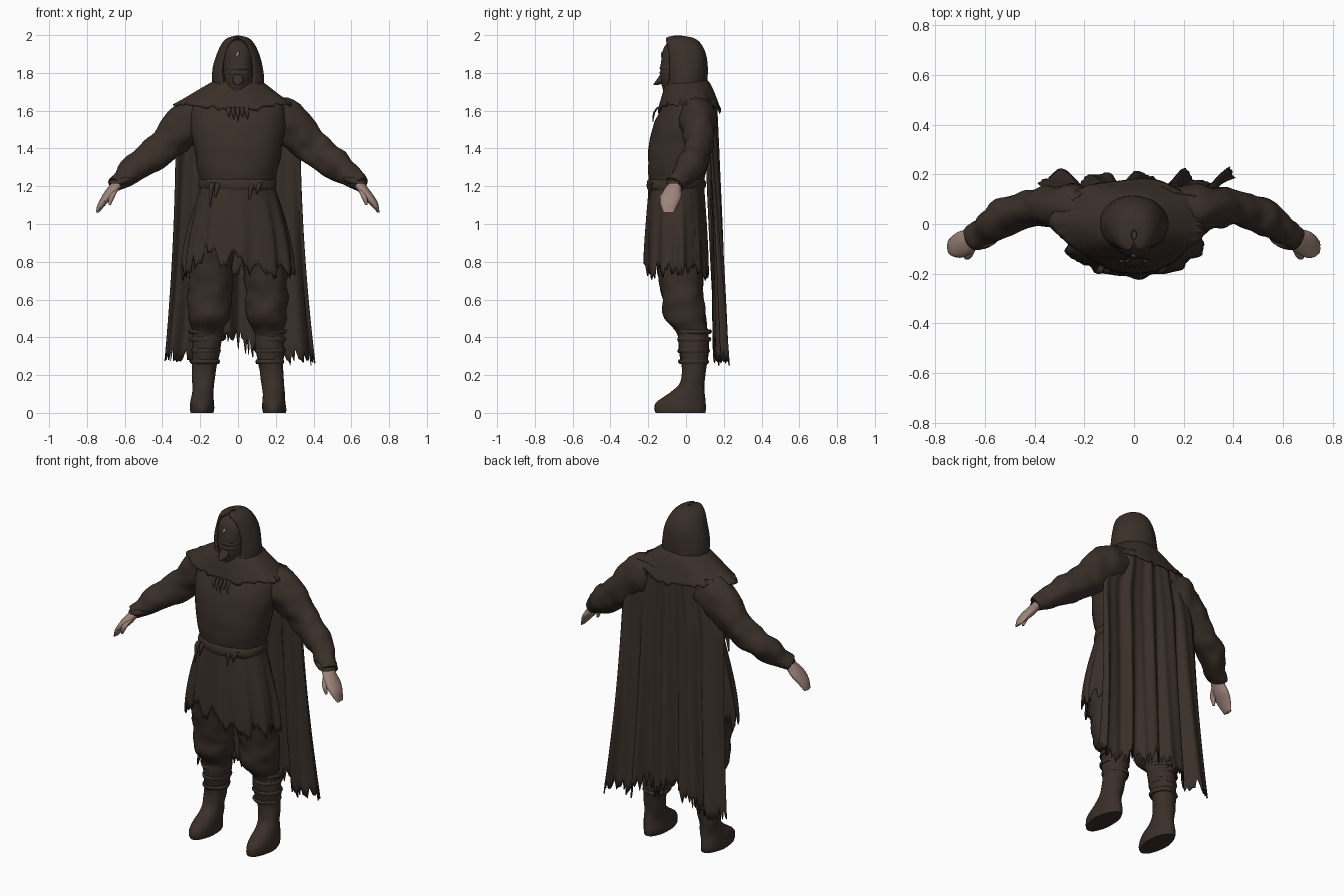
import bpy, bmesh, math, random
from mathutils import Vector, noise

if "Cube" in bpy.data.objects:
    bpy.data.objects.remove(bpy.data.objects["Cube"])

random.seed(4)
TAU = 2 * math.pi


def material(name, rgb):
    m = bpy.data.materials.new(name)
    m.diffuse_color = (*rgb, 1)
    m.use_nodes = True
    m.node_tree.nodes["Principled BSDF"].inputs["Base Color"].default_value = m.diffuse_color
    return m


CLOTH = material("dark brown cloth", (0.042, 0.029, 0.022))
SKIN = material("pale skin", (0.34, 0.235, 0.195))


def finish(bm, name, mat, thick=0.0, angle=50):
    bmesh.ops.recalc_face_normals(bm, faces=bm.faces)
    me = bpy.data.meshes.new(name)
    bm.to_mesh(me)
    bm.free()
    me.materials.append(mat)
    ob = bpy.data.objects.new(name, me)
    bpy.context.collection.objects.link(ob)
    if thick:
        ob.modifiers.new("thickness", 'SOLIDIFY').thickness = thick
    bpy.context.view_layer.objects.active = ob
    ob.select_set(True)
    bpy.ops.object.shade_smooth_by_angle(angle=math.radians(angle))
    ob.select_set(False)
    return ob


def spline(rows, s):
    """Smooth value of a list of tuples at s in 0..1."""
    f = s * (len(rows) - 1)
    i = min(int(f), len(rows) - 2)
    t = f - i
    a, b, c, d = (rows[max(0, min(len(rows) - 1, i + k))] for k in (-1, 0, 1, 2))
    return [q + .5 * t * (r - p + t * (2*p - 5*q + 4*r - w + t * (3*(q - r) + w - p)))
            for p, q, r, w in zip(a, b, c, d)]


def loft(name, rows, mat=CLOTH, sides=28, steps=5, wrinkle=0.006):
    """Closed tube; rows are x, y, z, side radius, depth radius."""
    bm = bmesh.new()
    n = (len(rows) - 1) * steps
    pts = [spline(rows, i / n) for i in range(n + 1)]
    level = all(abs(r[0] - rows[0][0]) < .12 for r in rows)
    rings = []
    for i, (x, y, z, ru, rv) in enumerate(pts):
        p = Vector((x, y, z))
        d = Vector(pts[min(n, i + 1)][:3]) - Vector(pts[max(0, i - 1)][:3])
        d = Vector((0, 0, 1)) if level else d.normalized()
        v = Vector((0, 1, 0))
        v = (v - d * v.dot(d)).normalized()
        u = v.cross(d)
        ring = []
        for k in range(sides):
            a = TAU * k / sides
            q = p + u * ru * math.cos(a) + v * rv * math.sin(a)
            q += (q - p).normalized() * wrinkle * noise.noise(q * 14)
            ring.append(bm.verts.new(q))
        rings.append(ring)
    for a, b in zip(rings, rings[1:]):
        for k in range(sides):
            j = (k + 1) % sides
            bm.faces.new((a[k], a[j], b[j], b[k]))
    bm.faces.new(rings[0])
    bm.faces.new(rings[-1])
    return finish(bm, name, mat)


def sheet(name, f, nu, nv, closed=False, thick=0.008):
    """Cloth from f(u, v), u across, v down."""
    bm = bmesh.new()
    cols = nu if closed else nu + 1
    g = [[bm.verts.new(f(i / nu, j / nv, i)) for i in range(cols)] for j in range(nv + 1)]
    for j in range(nv):
        for i in range(nu):
            k = (i + 1) % cols
            bm.faces.new((g[j][i], g[j][k], g[j+1][k], g[j+1][i]))
    return finish(bm, name, CLOTH, thick)


def ragged(n, size):
    return [size * (random.random() ** 1.5 + .35 * (i % 2)) for i in range(n + 1)]


def bump(x, centre, width):
    return math.exp(-((x - centre) / width) ** 2)


# Padded tunic body
loft("tunic", [(0, -.05, 1.12, .18, .13), (0, -.05, 1.20, .19, .14), (0, -.045, 1.30, .215, .158),
               (0, -.035, 1.42, .235, .16), (0, -.015, 1.53, .25, .155),
               (0, .01, 1.63, .24, .13), (0, .02, 1.70, .15, .11), (0, 0, 1.78, .09, .09)], sides=40)

# Sleeves, hands, legs and boots on both sides
for s, side in ((-1, "left"), (1, "right")):
    loft(side + "_sleeve", [(s*.17, .055, 1.58, .10, .09), (s*.26, .065, 1.54, .115, .095),
                            (s*.36, .07, 1.44, .095, .078), (s*.45, .055, 1.36, .086, .07),
                            (s*.54, .02, 1.30, .076, .07), (s*.61, -.03, 1.24, .054, .058),
                            (s*.648, -.06, 1.205, .042, .046)], wrinkle=.016)
    loft(side + "_cuff", [(s*.598, -.03, 1.245, .058, .062), (s*.615, -.04, 1.23, .06, .062),
                          (s*.63, -.05, 1.215, .05, .055)], steps=2)
    loft(side + "_hand", [(s*.63, -.05, 1.22, .035, .036), (s*.66, -.07, 1.185, .034, .045),
                          (s*.69, -.08, 1.145, .032, .055), (s*.72, -.088, 1.105, .023, .046),
                          (s*.745, -.092, 1.06, .007, .028)], SKIN, sides=16, wrinkle=.003)
    loft(side + "_thumb", [(s*.65, -.09, 1.185, .016, .018), (s*.668, -.125, 1.145, .016, .017),
                           (s*.68, -.132, 1.10, .006, .008)], SKIN, sides=10, wrinkle=0)
    loft(side + "_trouser_leg", [(s*.11, -.04, 1.1, .11, .12), (s*.13, -.045, .9, .12, .13),
                                 (s*.145, -.03, .74, .115, .12), (s*.15, -.015, .6, .112, .108),
                                 (s*.152, -.005, .5, .108, .108), (s*.16, .025, .44, .085, .085),
                                 (s*.165, .035, .38, .07, .07)], wrinkle=.014)
    loft(side + "_boot", [(s*.163, .035, .45, .076, .078), (s*.166, .04, .36, .078, .08),
                          (s*.175, .043, .26, .067, .068), (s*.184, .035, .17, .058, .062),
                          (s*.187, .01, .11, .058, .088), (s*.19, -.025, .06, .062, .128),
                          (s*.19, -.03, .025, .064, .137), (s*.19, -.03, 0, .06, .132)])
    for i, z in enumerate((.27, .33, .39, .43)):
        r = .067 + .004 * i + .006
        loft(f"{side}_boot_strap_{i}", [(s*.171, .04, z-.012, r, r), (s*.171, .04, z, r+.006, r+.006),
                                        (s*.171, .04, z+.012, r, r)], steps=2, wrinkle=.012)

# Ragged skirt of the tunic
SN = 110
teeth = ragged(SN, .085)


def skirt(u, v, i):
    a = TAU * u
    x, y = math.sin(a), -math.cos(a)
    front = max(0, -y)
    hem = .70 + teeth[i % SN] + front * (.12 * bump(x, -.05, .22) + .17 * bump(x, -.6, .22))
    z = 1.22 + (hem - 1.22) * v
    d = min(1, (1.22 - z) / .5)
    flare = math.sin(d * math.pi / 2)
    fold = 1 + .05 * d * math.sin(a * 11 + 1) + .025 * d * math.sin(a * 19)
    return (x * (.19 + .10 * flare) * fold, -.05 + y * (.145 + .022 * flare) * fold, z)


sheet("tattered_skirt", skirt, SN, 14, closed=True)

# Belt and hanging ties
loft("belt", [(0, -.05, 1.18, .198, .147), (0, -.05, 1.20, .207, .156),
              (0, -.05, 1.225, .205, .154), (0, -.05, 1.24, .195, .145)], sides=40, steps=2, wrinkle=.012)
for i, (x, length) in enumerate(((-.13, .12), (-.10, .07), (.08, .08), (.12, .05))):
    loft(f"belt_tie_{i}", [(x, -.172, 1.22, .012, .012), (x - .01, -.19, 1.20, .014, .012),
                           (x - .02, -.195, 1.21 - length, .004, .004)], sides=8, steps=3, wrinkle=0)

# Long cape with folds and a torn hem
CN = 100
tears = ragged(CN, .075)


def cape(u, v, i):
    t = 2 * u - 1
    hem = .25 + tears[i] + .10 * bump(t, -.12, .3) + .07 * bump(t, .35, .1)
    z = 1.66 + (hem - 1.66) * v
    d = (1.66 - z) / 1.4
    w = .25 + .08 * min(1, d * 5) + (.07 if t < 0 else .09) * d * d
    fold = (.006 + .022 * d) * (math.sin(t * 15 + .5) + .5 * math.sin(t * 27 + 2 * d))
    y = .155 + .035 * d + fold - .045 * t * t * (1 - d)
    return (t * w + .01 * d * math.sin(t * 17), y, z)


sheet("cape", cape, CN, 26)

# Shoulder mantle
MN = 72
frays = ragged(MN, .025)


def mantle(u, v, i):
    a = TAU * u
    x, y = math.sin(a), -math.cos(a)
    wide = .11 + (.20 + .025 * max(0, -x) - .02 * max(0, x)) * v
    deep = .10 + (.055 if y < 0 else .075) * v ** .7
    fall = .13 if abs(x) > .8 else .13 + .04 * (1 - abs(x) / .8)
    z = 1.765 - fall * v ** 1.15 + frays[i % MN] * v ** 4 * .8 - .012 * v
    fold = 1 + .03 * v * math.sin(a * 7)
    return (x * wide * fold, .008 + y * deep * fold, z)


sheet("mantle", mantle, MN, 10, closed=True)
for i in range(5):
    x = -.05 + i * .024
    loft(f"mantle_tatter_{i}", [(x, -.148, 1.62, .011, .006), (x, -.168, 1.59, .009, .006),
                                (x + .006, -.175, 1.565 - .012 * (i % 3), .002, .002)],
         sides=6, steps=2, wrinkle=0)

# Hood, open at the front: z, centre y, half width, half depth, opening angle
hood_rows = [(1.66, -.005, .125, .12, .32), (1.75, 0, .138, .115, .60), (1.83, -.002, .132, .115, .70),
             (1.90, -.006, .112, .112, .70), (1.955, -.02, .086, .10, .62),
             (1.985, -.035, .055, .075, .35), (1.997, -.045, .012, .02, .02)]


def hood(u, v, i):
    z, cy, rx, ry, gap = spline(hood_rows, v)
    a = gap + (TAU - 2 * gap) * u
    wob = 1 + .03 * noise.noise(Vector((math.sin(a) * 2, math.cos(a) * 2, z * 9)))
    return (rx * math.sin(a) * wob, cy - ry * math.cos(a) * wob, z)


sheet("hood", hood, 48, 26, thick=.012)

# Wrapped face with a pointed cloth beak
loft("face_wrap", [(0, -.03, 1.64, .05, .07), (0, -.045, 1.70, .062, .075), (0, -.05, 1.78, .076, .086),
                   (0, -.048, 1.86, .08, .085), (0, -.045, 1.93, .068, .073), (0, -.045, 1.975, .03, .04)])
loft("face_wrap_beak", [(0, -.115, 1.80, .024, .018), (0, -.132, 1.76, .03, .024),
                        (0, -.15, 1.742, .016, .02), (0, -.165, 1.735, .003, .006)], sides=12, wrinkle=.004)
loft("brow_skin", [(-.008, -.128, 1.885, .004, .005), (-.002, -.127, 1.90, .009, .006),
                   (.002, -.123, 1.913, .004, .005)], SKIN, sides=8, steps=2, wrinkle=0)
for i, z in enumerate((1.80, 1.825)):
    loft(f"face_wrap_fold_{i}", [(0, -.05, z-.01, .076, .086), (0, -.05, z, .081, .091),
                                 (0, -.05, z+.01, .077, .087)], steps=2, wrinkle=.008)
